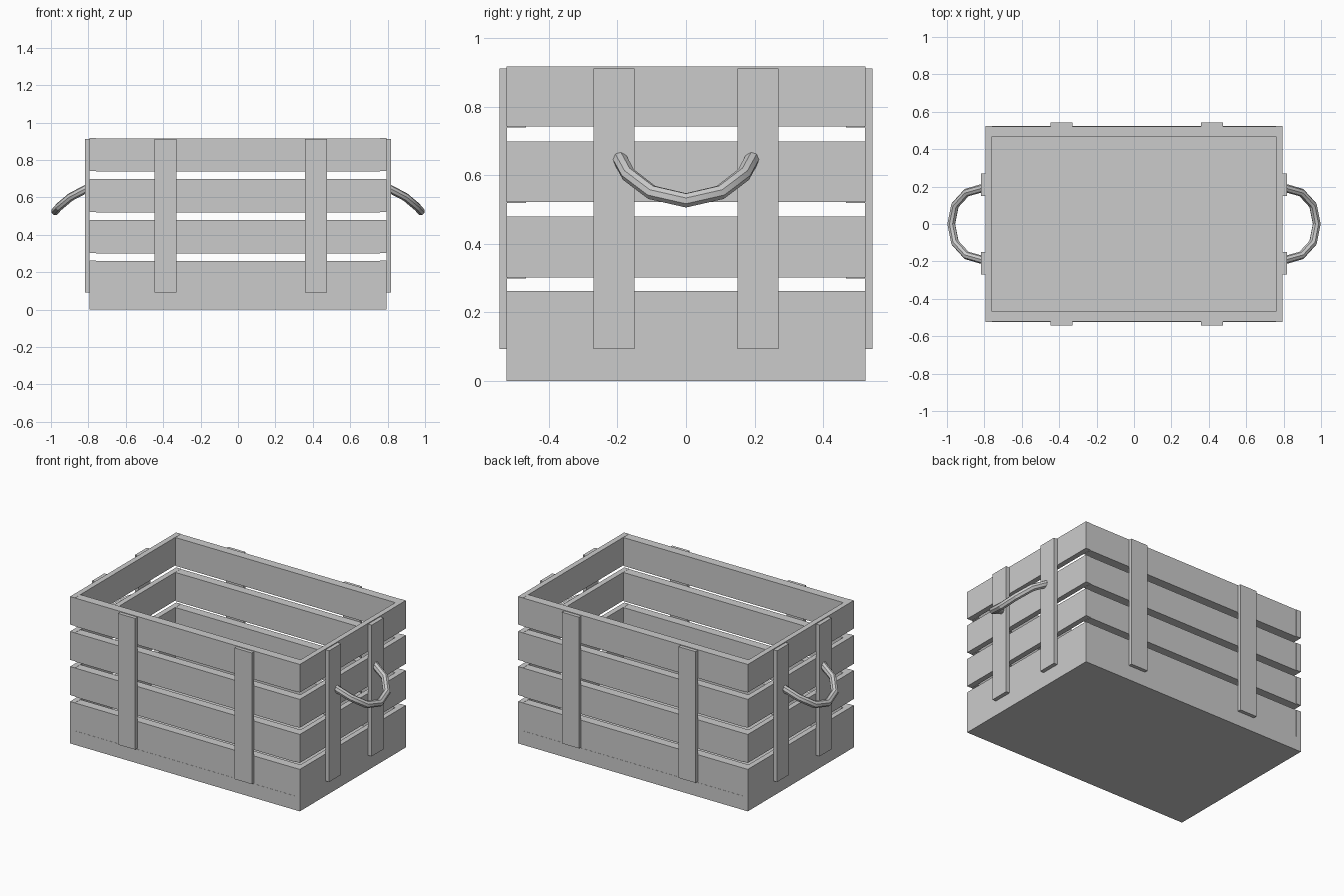
import bpy

if "Cube" in bpy.data.objects:
    bpy.data.objects.remove(bpy.data.objects["Cube"])


def box(name, x, y, z):
    """Axis-aligned box from three (min, max) ranges."""
    verts = [(a, b, c) for a in x for b in y for c in z]
    faces = [(0, 1, 3, 2), (4, 6, 7, 5), (0, 4, 5, 1),
             (2, 3, 7, 6), (0, 2, 6, 4), (1, 5, 7, 3)]
    mesh = bpy.data.meshes.new(name)
    mesh.from_pydata(verts, [], faces)
    ob = bpy.data.objects.new(name, mesh)
    bpy.context.collection.objects.link(ob)
    return ob


X0, X1, Y = 0.76, 0.793, 0.523

# solid floor
box("floor", (-X1, X1), (-Y, Y), (0, 0.087))

# four rows of slats around the sides
for low, high in [(0.087, 0.262), (0.302, 0.48), (0.522, 0.699), (0.742, 0.917)]:
    drop = 0.003 if low > 0.1 else 0
    for s in (-1, 1):
        end = "right" if s > 0 else "left"
        side = "back" if s > 0 else "front"
        box(end + "_slat", sorted((s * X0, s * X1)), (-Y, Y), (low, high))
        box(side + "_slat", (-X0, X0), sorted((s * 0.467, s * (Y - 0.001))),
            (low - drop, high - 0.001))

# upright straps on the long sides and on the ends
for s in (-1, 1):
    for x in (-0.388, 0.417):
        box("side_strap", (x - 0.059, x + 0.059),
            sorted((s * (Y - 0.001), s * 0.544)), (0.093, 0.912))
    for y in (-0.21, 0.21):
        box("end_strap", sorted((s * X1, s * 0.818)),
            (y - 0.06, y + 0.06), (0.093, 0.912))

# drooping rope handles on both ends
half = [(0.80, 0.195, 0.652), (0.895, 0.168, 0.602), (0.957, 0.1, 0.55)]
path = half + [(0.977, 0, 0.527)] + [(x, -y, z) for x, y, z in reversed(half)]
for s in (-1, 1):
    name = "right_handle" if s > 0 else "left_handle"
    curve = bpy.data.curves.new(name, 'CURVE')
    curve.dimensions = '3D'
    curve.bevel_depth = 0.022
    curve.bevel_resolution = 2
    curve.use_fill_caps = True
    spline = curve.splines.new('POLY')
    spline.points.add(len(path) - 1)
    for p, (x, y, z) in zip(spline.points, path):
        p.co = (s * x, s * y, z, 1)
    ob = bpy.data.objects.new(name, curve)
    bpy.context.collection.objects.link(ob)
    bpy.ops.object.select_all(action='DESELECT')
    ob.select_set(True)
    bpy.context.view_layer.objects.active = ob
    bpy.ops.object.convert(target='MESH')
    bpy.ops.object.shade_smooth_by_angle()
